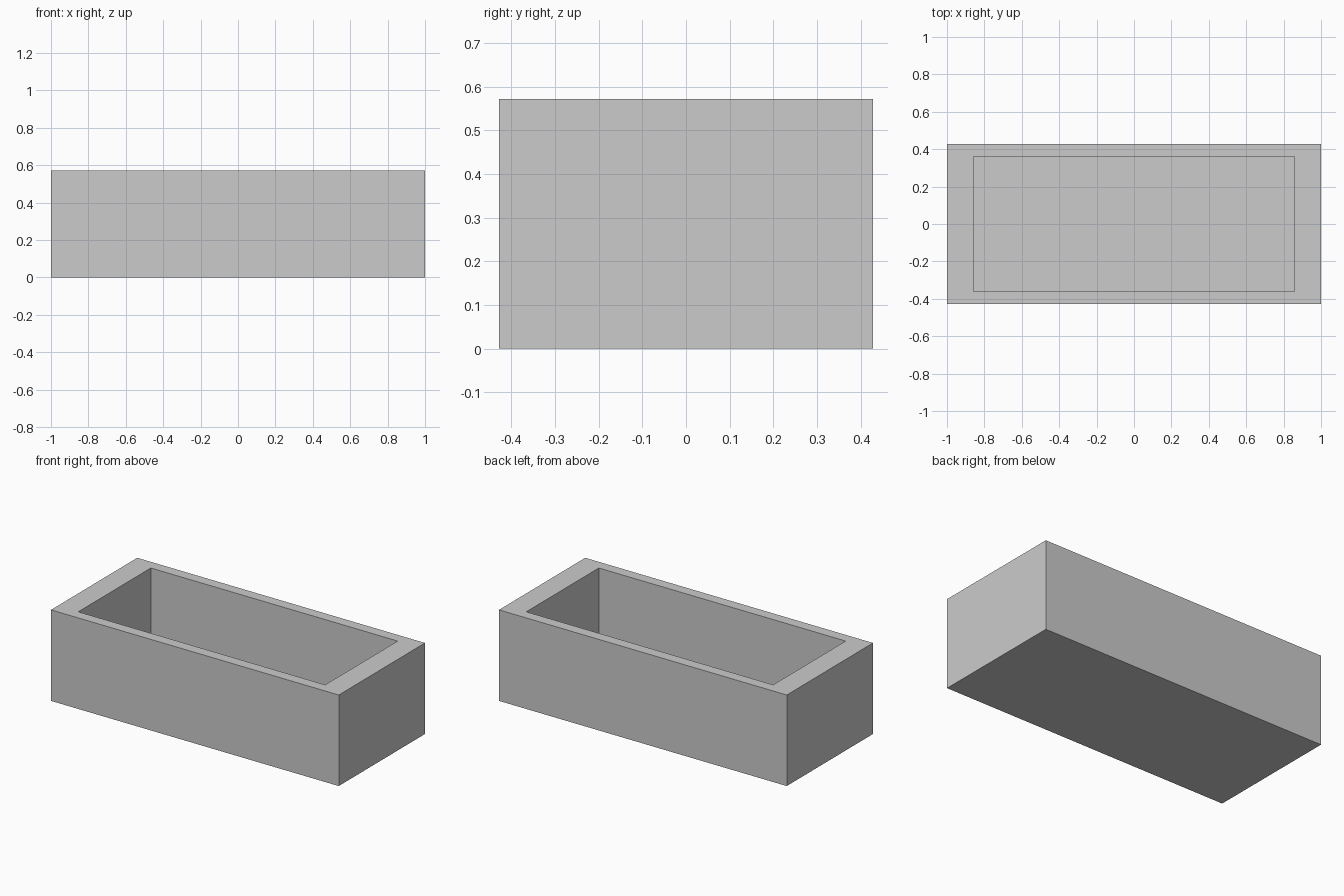
import bpy, bmesh

if "Cube" in bpy.data.objects:
    bpy.data.objects.remove(bpy.data.objects["Cube"])

LENGTH, WIDTH, HEIGHT = 2.0, 0.856, 0.572
INNER_X, INNER_Y, FLOOR = 0.858, 0.36, 0.07

bm = bmesh.new()

# Outer block standing on the ground
bmesh.ops.create_cube(bm, size=1)
for v in bm.verts:
    v.co = (v.co.x * LENGTH, v.co.y * WIDTH, (v.co.z + 0.5) * HEIGHT)

# Rim: inset the top, thicker at the two ends than along the sides
top = max(bm.faces, key=lambda f: f.calc_center_median().z)
bmesh.ops.inset_region(bm, faces=[top], thickness=0.05)
for v in top.verts:
    v.co.x = INNER_X if v.co.x > 0 else -INNER_X
    v.co.y = INNER_Y if v.co.y > 0 else -INNER_Y

# Cavity: push the inset face down to the floor
floor = bmesh.ops.extrude_discrete_faces(bm, faces=[top])["faces"][0]
for v in floor.verts:
    v.co.z = FLOOR
bmesh.ops.recalc_face_normals(bm, faces=bm.faces)

mesh = bpy.data.meshes.new("trough")
bm.to_mesh(mesh)
bm.free()
bpy.context.collection.objects.link(bpy.data.objects.new("trough", mesh))
